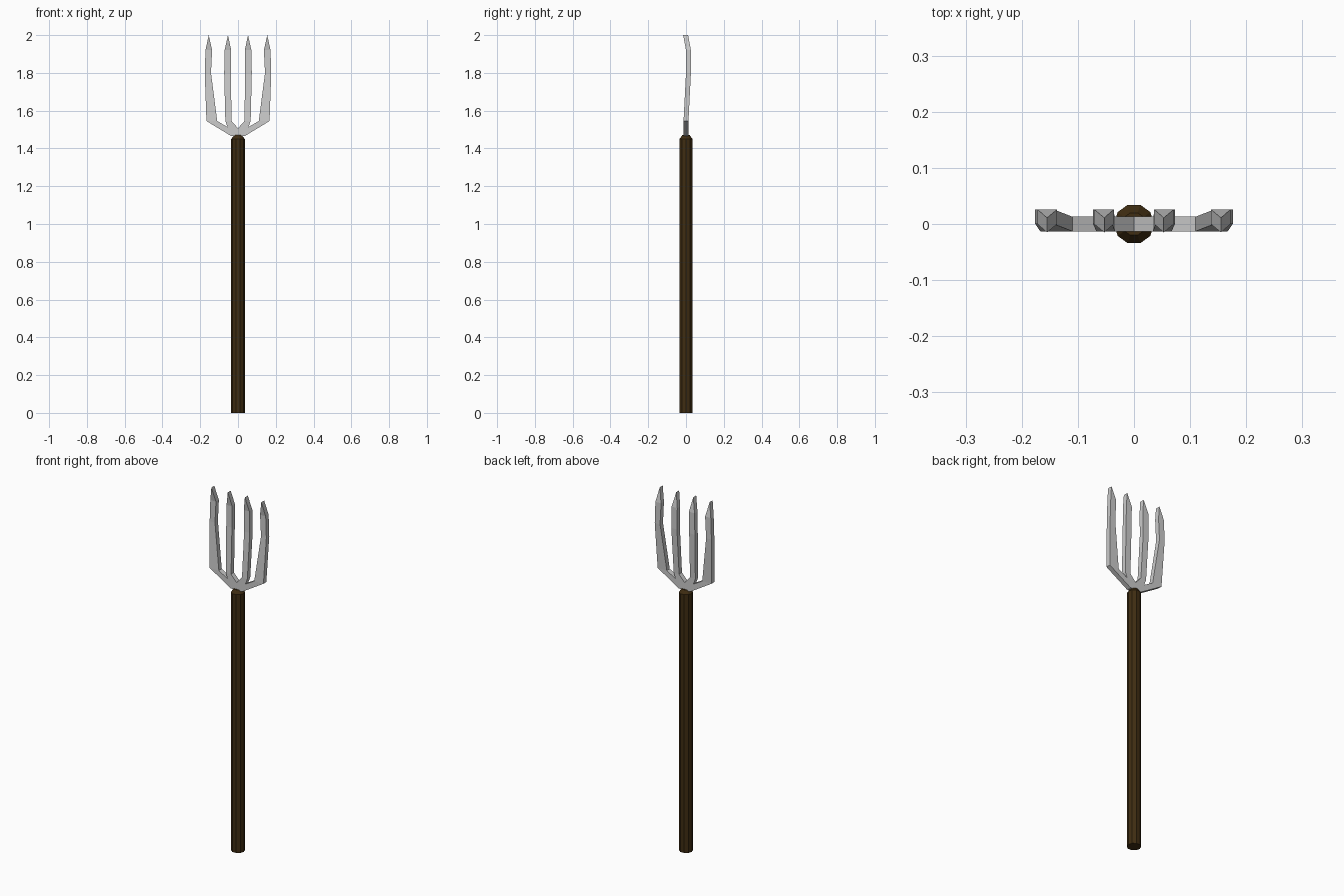
import bpy, bmesh, math

if "Cube" in bpy.data.objects:
    bpy.data.objects.remove(bpy.data.objects["Cube"])


def finish(name, bm):
    bmesh.ops.remove_doubles(bm, verts=bm.verts, dist=0.0005)
    bmesh.ops.recalc_face_normals(bm, faces=bm.faces)
    mesh = bpy.data.meshes.new(name)
    bm.to_mesh(mesh)
    bm.free()
    obj = bpy.data.objects.new(name, mesh)
    bpy.context.collection.objects.link(obj)
    return obj


# Handle: ten-sided pole with a chamfered top
bm = bmesh.new()
SIDES = 10
rings = [[bm.verts.new((r * math.cos(2 * math.pi * i / SIDES),
                        r * math.sin(2 * math.pi * i / SIDES), z))
          for i in range(SIDES)]
         for r, z in [(0.036, 0), (0.036, 1.45), (0.021, 1.47)]]
for a, b in zip(rings, rings[1:]):
    for i in range(SIDES):
        j = (i + 1) % SIDES
        bm.faces.new((a[i], a[j], b[j], b[i]))
bm.faces.new(rings[0])
bm.faces.new(rings[-1])
handle = finish("handle", bm)
wood = bpy.data.materials.new("dark_wood")
wood.diffuse_color = (0.05, 0.026, 0.006, 1)
wood.use_nodes = True
wood.node_tree.nodes["Principled BSDF"].inputs["Base Color"].default_value = wood.diffuse_color
handle.data.materials.append(wood)

# Fork head: half outline as strips of (inner, outer) points in x, z
outer_tine = [((.035, 1.465), (.055, 1.513)), ((.167, 1.545), (.11, 1.545)),
              ((.176, 1.8), (.143, 1.8)), ((.172, 1.92), (.137, 1.92)),
              ((.155, 2), (.155, 2))]
inner_tine = [((.055, 1.513), (0, 1.507)), ((.067, 1.545), (.034, 1.545)),
              ((.073, 1.8), (.038, 1.8)), ((.071, 1.92), (.036, 1.92)),
              ((.053, 2), (.053, 2))]
hub = [((.035, 1.465), (0, 1.465)), ((.055, 1.513), (0, 1.507))]
THICK = 0.026
BOW = {1.8: 0.013, 1.92: 0.013, 2: -0.002}   # curve of the tines in y

bm = bmesh.new()
for strip in (outer_tine, inner_tine, hub):
    for (a, b), (d, c) in zip(strip, strip[1:]):
        pts = [a, b, c] if c == d else [a, b, c, d]
        bm.faces.new([bm.verts.new((x, BOW.get(z, 0) - THICK / 2, z))
                      for x, z in pts])
bmesh.ops.remove_doubles(bm, verts=bm.verts, dist=0.0005)
# thicken towards the back
ext = bmesh.ops.extrude_face_region(bm, geom=bm.faces[:], use_keep_orig=True)
bmesh.ops.translate(bm, vec=(0, THICK, 0),
                    verts=[v for v in ext["geom"] if isinstance(v, bmesh.types.BMVert)])
# drop the wall on the mirror plane
seam = [f for f in bm.faces if all(abs(v.co.x) < 1e-5 for v in f.verts)]
bmesh.ops.delete(bm, geom=seam, context='FACES')
fork = finish("fork_head", bm)
mirror = fork.modifiers.new("Mirror", 'MIRROR')
mirror.use_clip = True
